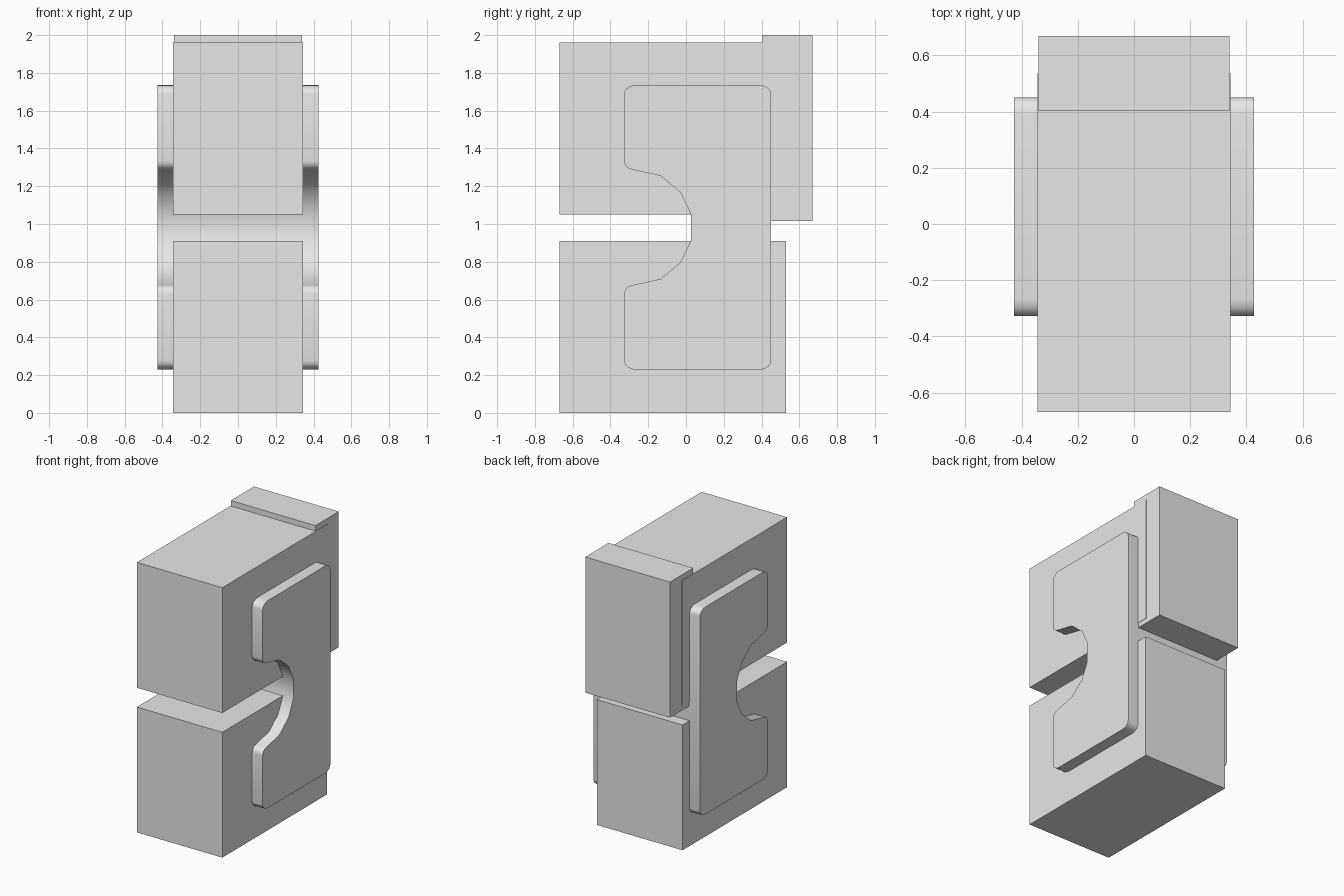
import bpy, bmesh, math
from mathutils import Vector

default = bpy.data.objects.get("Cube")
if default:
    bpy.data.objects.remove(default, do_unlink=True)

# Single plain grey
grey = bpy.data.materials.new("plain_grey")
grey.use_nodes = True
color = (0.8, 0.8, 0.8, 1)
grey.diffuse_color = color
grey.node_tree.nodes["Principled BSDF"].inputs["Base Color"].default_value = color


def finish(name, bm):
    bmesh.ops.recalc_face_normals(bm, faces=bm.faces)
    mesh = bpy.data.meshes.new(name)
    bm.to_mesh(mesh)
    bm.free()
    mesh.materials.append(grey)
    obj = bpy.data.objects.new(name, mesh)
    bpy.context.collection.objects.link(obj)
    return obj


def box(name, half_width, y0, y1, z0, z1):
    bm = bmesh.new()
    bmesh.ops.create_cube(bm, size=1)
    bmesh.ops.scale(bm, vec=(2 * half_width, y1 - y0, z1 - z0), verts=bm.verts)
    bmesh.ops.translate(bm, vec=(0, (y0 + y1) / 2, (z0 + z1) / 2), verts=bm.verts)
    return finish(name, bm)


def corner(cy, cz, ry, rz, start, end, steps=5):
    """Points of a rounded corner around a centre."""
    angles = [math.radians(start + (end - start) * i / steps) for i in range(steps + 1)]
    return [(cy + ry * math.cos(a), cz + rz * math.sin(a)) for a in angles]


# Two blocks and the raised slab at the back
box("lower_block", 0.343, -0.67, 0.53, 0, 0.91)
box("upper_block", 0.343, -0.67, 0.535, 1.05, 1.96)
box("back_slab", 0.34, 0.403, 0.67, 1.015, 2.0)

# Bracket profile: upper half from back to front, then mirrored in height
middle = 0.982
upper = corner(0.388, 1.688, 0.062, 0.047, 0, 90)
upper += corner(-0.265, 1.688, 0.062, 0.047, 90, 180)
upper += corner(-0.28, 1.335, 0.047, 0.047, 180, 257)
upper += [(-0.135, 1.255), (-0.03, 1.168), (0.026, 1.052)]
profile = upper + [(y, 2 * middle - z) for y, z in reversed(upper)]

# Clamping bracket running through both blocks
half = 0.427
bm = bmesh.new()
face = bm.faces.new([bm.verts.new((-half, y, z)) for y, z in profile])
extruded = bmesh.ops.extrude_face_region(bm, geom=[face], use_keep_orig=True)
moved = [v for v in extruded["geom"] if isinstance(v, bmesh.types.BMVert)]
bmesh.ops.translate(bm, vec=Vector((2 * half, 0, 0)), verts=moved)
bracket = finish("bracket", bm)

bpy.ops.object.select_all(action="DESELECT")
bracket.select_set(True)
bpy.context.view_layer.objects.active = bracket
bpy.ops.object.shade_smooth_by_angle(angle=math.radians(32))
